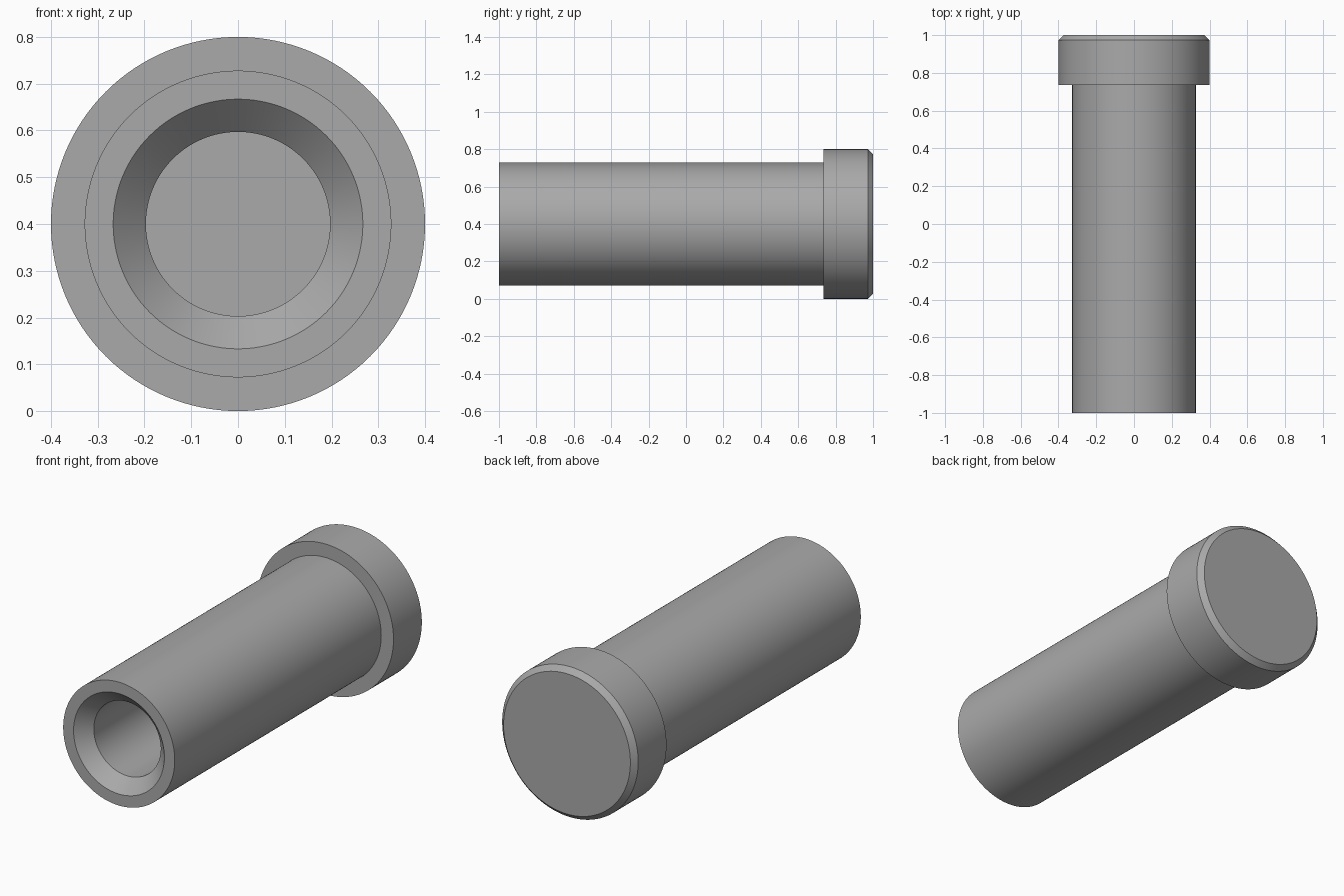
import bpy, bmesh, math
from mathutils import Matrix

if "Cube" in bpy.data.objects:
    bpy.data.objects.remove(bpy.data.objects["Cube"])

SEGMENTS = 128
AXIS_Z = 0.4

steel = bpy.data.materials.new("plain grey")
steel.diffuse_color = (0.4, 0.4, 0.4, 1)
steel.use_nodes = True
steel.node_tree.nodes["Principled BSDF"].inputs["Base Color"].default_value = steel.diffuse_color

# Half section of the headed pin as (radius, y), from bore floor to head cap
profile = [
    (0, 0.735), (0.197, 0.735),      # bore floor
    (0.197, -0.93), (0.267, -1.0),   # bore wall and countersink
    (0.328, -1.0), (0.328, 0.735),   # end rim and shank
    (0.4, 0.735), (0.4, 0.973),      # head shoulder and side
    (0.373, 1.0), (0, 1.0),          # head chamfer and cap
]

# Revolve the section around the long axis
bm = bmesh.new()
verts = [bm.verts.new((r, y, 0)) for r, y in profile]
edges = [bm.edges.new(pair) for pair in zip(verts, verts[1:])]
bmesh.ops.spin(bm, geom=verts + edges, cent=(0, 0, 0), axis=(0, 1, 0),
               angle=math.tau, steps=SEGMENTS, use_merge=True)
bmesh.ops.remove_doubles(bm, verts=bm.verts, dist=1e-5)
bmesh.ops.recalc_face_normals(bm, faces=bm.faces)
bmesh.ops.transform(bm, matrix=Matrix.Translation((0, 0, AXIS_Z)), verts=bm.verts)

mesh = bpy.data.meshes.new("headed_pin")
bm.to_mesh(mesh)
bm.free()
mesh.materials.append(steel)
pin = bpy.data.objects.new("headed_pin", mesh)
bpy.context.collection.objects.link(pin)

# Smooth round walls, crisp rims
bpy.context.view_layer.objects.active = pin
pin.select_set(True)
bpy.ops.object.shade_smooth_by_angle(angle=math.radians(30))
